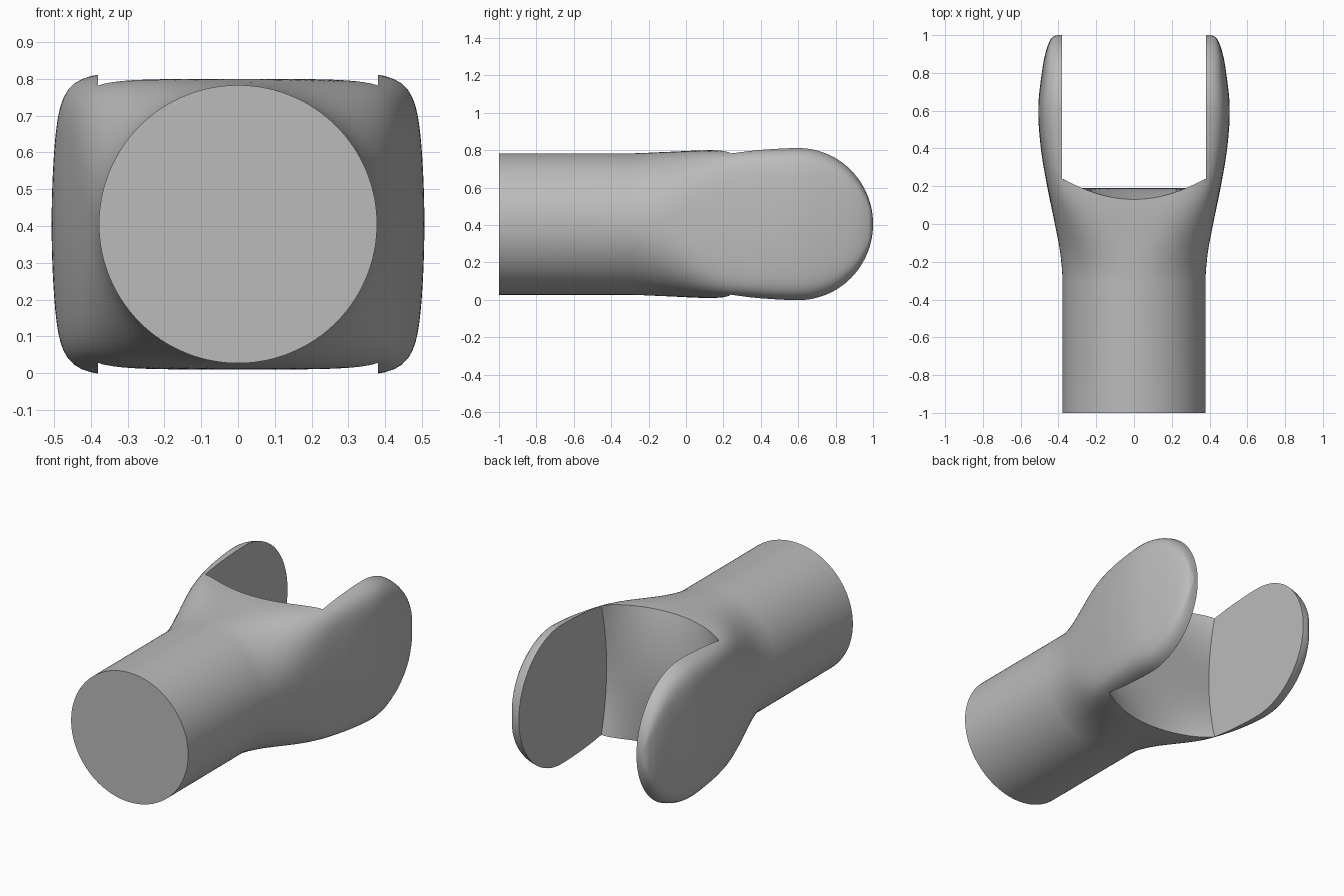
import bpy, bmesh, math
from mathutils import Vector

MID_Z = 0.405      # height of the yoke axis
SLOT = 0.38        # half width of the slot
SEGMENTS = 160

# Half widths and half heights along the length
WIDTHS = [(-0.3, 0.378), (-0.15, 0.391), (0, 0.419), (0.2, 0.46), (0.4, 0.493), (0.6, 0.507),
          (0.8, 0.488), (0.9, 0.47), (0.96, 0.45), (0.99, 0.43), (1, 0.41)]
HEIGHTS = [(-0.3, 0.378), (-0.1, 0.386), (0.13, 0.395), (0.24, 0.394), (0.4, 0.405), (0.6, 0.413), (1, 0.413)]


def sample(points, y):
    """Smooth interpolation through (y, value) points."""
    if y <= points[0][0]:
        return points[0][1]
    slopes = [(b[1] - a[1]) / (b[0] - a[0]) for a, b in zip(points, points[1:])]
    tangents = [slopes[0] / 2] + [(p + q) / 2 if p * q > 0 else 0
                                  for p, q in zip(slopes, slopes[1:])] + [slopes[-1]]
    for i, (a, b) in enumerate(zip(points, points[1:])):
        if y <= b[0]:
            h = b[0] - a[0]
            t = (y - a[0]) / h
            u = 1 - t
            return (a[1] * u * u * (1 + 2 * t) + b[1] * t * t * (3 - 2 * t)
                    + h * t * u * (tangents[i] * u - tangents[i + 1] * t))
    return points[-1][1]


def section(y):
    """Cross-section changing from a circle to a rounded box, then to the arm tips."""
    k = min(max((y + 0.3) / 0.6, 0), 1)
    k = k * k * (3 - 2 * k)
    n = -1 / math.log2(0.7071 + 0.2188 * k)
    taper = math.sqrt(max(1 - max((y - 0.6) / 0.4, 0) ** 2, 0))
    width, height = sample(WIDTHS, y), sample(HEIGHTS, y) * taper
    bulge = 0.03 * k * taper
    if y > 0.6:
        edge = lambda w: (1 - (SLOT / w) ** n) ** (1 / n)
        height *= edge(0.477) / edge(width - bulge)
    ring = []
    for i in range(SEGMENTS):
        a = 2 * math.pi * i / SEGMENTS
        c, s = math.cos(a), math.sin(a)
        r = (abs(c) ** n + abs(s) ** n) ** (-1 / n)
        x = c * r * (width - bulge * (s * r) ** 2)
        ring.append(Vector((x, y, MID_Z + s * r * height)))
    return ring


def finish(bm, name):
    bmesh.ops.recalc_face_normals(bm, faces=bm.faces)
    mesh = bpy.data.meshes.new(name)
    bm.to_mesh(mesh)
    bm.free()
    obj = bpy.data.objects.new(name, mesh)
    bpy.context.collection.objects.link(obj)
    return obj


def loft(name, rings):
    """Skin closed rings and cap both ends."""
    bm = bmesh.new()
    loops = [[bm.verts.new(p) for p in ring] for ring in rings]
    for a, b in zip(loops, loops[1:]):
        for i in range(len(a)):
            j = (i + 1) % len(a)
            bm.faces.new((a[i], a[j], b[j], b[i]))
    bm.faces.new(loops[0])
    bm.faces.new(loops[-1])
    return finish(bm, name)


def slot_cutter():
    """Block with a saddle-shaped front that becomes the slot floor."""
    bm = bmesh.new()
    bmesh.ops.create_grid(bm, x_segments=32, y_segments=48, size=1)
    for v in bm.verts:
        u, t = v.co.x, v.co.y * 1.3
        v.co = (u * SLOT, 0.19 + (0.105 * u * u - 0.055) * t * t, MID_Z + t * 0.38)
    out = bmesh.ops.extrude_face_region(bm, geom=bm.faces[:])
    for v in out["geom"]:
        if isinstance(v, bmesh.types.BMVert):
            v.co.y = 1.3
    return finish(bm, "slot_cutter")


cube = bpy.data.objects.get("Cube")
if cube:
    bpy.data.objects.remove(cube, do_unlink=True)

# Shaft, flare and arm tips as one skin, with rings bunched towards the tips
stations = [-1] + [-0.3 + 0.03 * i for i in range(30)]
stations += [0.6 + 0.4 * math.sin(math.pi / 2 * i / 32) for i in range(1, 32)] + [0.9999]
yoke = loft("yoke", [section(y) for y in stations])

# Slot between the arms
cutter = slot_cutter()
cutter.hide_render = True
cut = yoke.modifiers.new("slot", 'BOOLEAN')
cut.operation = 'DIFFERENCE'
cut.solver = 'EXACT'
cut.object = cutter
bpy.context.view_layer.objects.active = yoke
yoke.select_set(True)
bpy.ops.object.modifier_apply(modifier="slot")
bpy.data.objects.remove(cutter, do_unlink=True)

# Plain grey metal
grey = bpy.data.materials.new("grey_metal")
grey.use_nodes = True
grey.diffuse_color = (0.5, 0.5, 0.5, 1)
grey.node_tree.nodes["Principled BSDF"].inputs["Base Color"].default_value = (0.5, 0.5, 0.5, 1)
yoke.data.materials.clear()
yoke.data.materials.append(grey)
bpy.ops.object.shade_smooth_by_angle(angle=math.radians(35))
